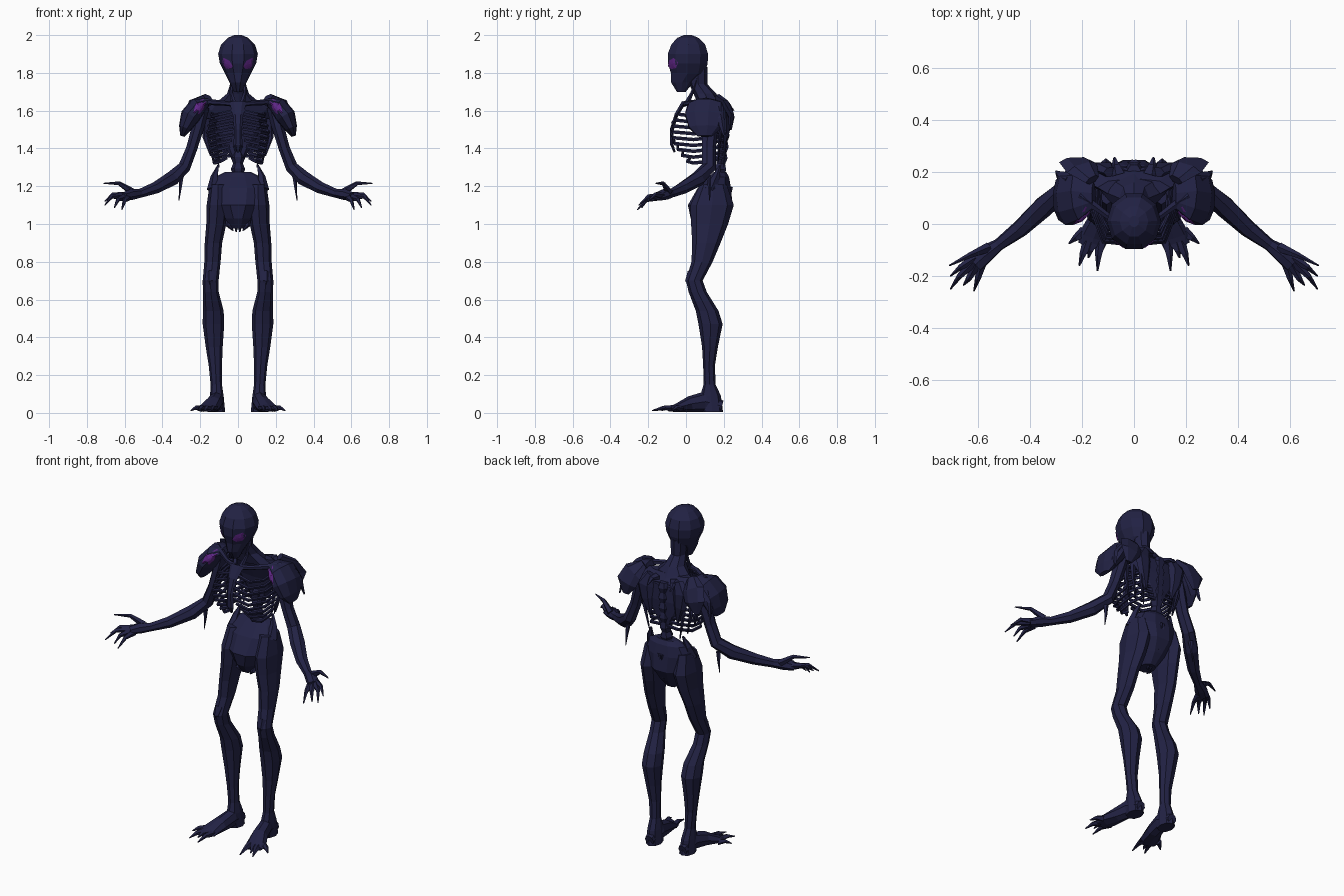
import bpy, bmesh, math
from mathutils import Vector
from mathutils.bvhtree import BVHTree

X, Y, Z = Vector((1, 0, 0)), Vector((0, 1, 0)), Vector((0, 0, 1))


def material(name, rgb):
    m = bpy.data.materials.new(name)
    m.diffuse_color = (*rgb, 1)
    return m


SKIN = material("dark_indigo", (0.016, 0.016, 0.058))
GLOW = material("purple", (0.12, 0.02, 0.25))


def finish(name, bm, mat, mirror):
    me = bpy.data.meshes.new(name)
    bm.to_mesh(me)
    bm.free()
    me.materials.append(mat)
    ob = bpy.data.objects.new(name, me)
    bpy.context.collection.objects.link(ob)
    if mirror:
        ob.modifiers.new("mirror", 'MIRROR').use_mirror_merge = False
    return ob


def loft(name, stations, sides=8, ref=X, axis=None, mirror=True):
    """Skin elliptical rings (x, y, z, radius along ref, other radius)."""
    bm = bmesh.new()
    pts = [Vector(s[:3]) for s in stations]
    rings = []
    for i, s in enumerate(stations):
        t = axis or (pts[min(i + 1, len(pts) - 1)] - pts[max(i - 1, 0)]).normalized()
        u = (ref - t * ref.dot(t)).normalized()
        v = t.cross(u)
        ring = []
        for k in range(sides):
            a = 2 * math.pi * k / sides
            ring.append(bm.verts.new(pts[i] + u * s[3] * math.cos(a) + v * s[4] * math.sin(a)))
        rings.append(ring)
    for r, q in zip(rings, rings[1:]):
        for k in range(sides):
            n = (k + 1) % sides
            bm.faces.new((r[k], r[n], q[n], q[k]))
    bm.faces.new(rings[0])
    bm.faces.new(rings[-1])
    bmesh.ops.recalc_face_normals(bm, faces=bm.faces)
    return finish(name, bm, SKIN, mirror)


def spike(name, path, r, ref=X, flat=1.0, sides=5):
    """Thin tapering rod through the given points."""
    n = len(path)
    loft(name, [(*p, r * (1 - 0.85 * i / (n - 1)), r * flat * (1 - 0.85 * i / (n - 1)))
                for i, p in enumerate(path)], sides, ref)


def front_plate(name, outline, target, fallback_y):
    """Thin coloured sheet laid on the front of a part."""
    src = bmesh.new()
    src.from_mesh(target.data)
    tree = BVHTree.FromBMesh(src)
    src.free()
    bm = bmesh.new()

    def drop(x, z):
        hit = tree.ray_cast(Vector((x, -1, z)), Y)[0]
        return bm.verts.new((x, (hit.y if hit else fallback_y) - 0.006, z))

    n = len(outline)
    cx = sum(p[0] for p in outline) / n
    cz = sum(p[1] for p in outline) / n
    c = drop(cx, cz)
    mid = [drop((x + cx) / 2, (z + cz) / 2) for x, z in outline]
    rim = [drop(x, z) for x, z in outline]
    for k in range(n):
        j = (k + 1) % n
        bm.faces.new((c, mid[k], mid[j]))
        bm.faces.new((mid[k], rim[k], rim[j], mid[j]))
    bm.normal_update()
    for f in bm.faces:
        if f.normal.y > 0:
            f.normal_flip()
    finish(name, bm, GLOW, True)


# Head and neck
head = loft("head", [
    (0, -.025, 1.70, .022, .025), (0, -.02, 1.75, .045, .062), (0, .01, 1.80, .07, .095),
    (0, .01, 1.85, .096, .11), (0, .01, 1.90, .105, .112), (0, .012, 1.95, .09, .094),
    (0, .01, 1.985, .055, .06), (0, .01, 2.0, .02, .022)], 10, axis=Z, mirror=False)
front_plate("eye", [(.028, 1.835), (.045, 1.865), (.078, 1.88), (.084, 1.855),
                    (.068, 1.825), (.042, 1.82)], head, -.05)
loft("neck", [(0, .06, 1.83, .05, .055), (0, .065, 1.74, .042, .048),
              (0, .10, 1.69, .058, .06), (0, .13, 1.63, .13, .065)], axis=Z, mirror=False)
spike("neck_tendon", [(.02, 0, 1.63), (.035, .03, 1.69), (.04, .06, 1.78)], .016)

# Spine with swollen vertebrae
loft("spine", [(0, .17 + .035 * math.sin(i / 14 * math.pi / 2), 1.2 + .03 * i,
                *((.038, .036) if i % 2 else (.026, .026))) for i in range(15)], 6, mirror=False)

# Upper back and shoulder blades
loft("upper_back", [(0, .19, 1.34, .03, .02), (0, .195, 1.42, .075, .024),
                    (0, .19, 1.51, .14, .035), (0, .17, 1.60, .2, .05),
                    (0, .14, 1.655, .14, .035)], axis=Z, mirror=False)
loft("shoulder_blade", [(.09, .20, 1.64, .03, .02), (.12, .215, 1.58, .055, .025),
                        (.11, .215, 1.50, .04, .02), (.09, .205, 1.40, .008, .008)], 6)

# Rib cage
for i in range(9):
    t = i / 8
    z = 1.61 - .031 * i
    w = .165 - .035 * abs(t - .4) / .6
    yf = -.078 + .1 * (t - .4) ** 2 / .36
    xf = .025 + .07 * max(0, t - .5)
    path = [(.015, .205, z), (.09, .205, z - .005), (w, .13, z - .03),
            (w * .97, .04, z - .04), (w * .72, (yf - .015) * .75, z - .03), (xf, yf, z - .012)]
    loft(f"rib_{i + 1}", [(*p, .010, .007) for p in path], 5, Z)
loft("breastbone", [(0, -.01, 1.645, .045, .014), (0, -.05, 1.58, .03, .012),
                    (0, -.075, 1.50, .02, .012), (0, -.075, 1.42, .024, .01),
                    (0, -.06, 1.38, .006, .006)], 6, mirror=False)
loft("collarbone", [(.01, -.012, 1.635, .015, .014), (.08, .015, 1.64, .013, .012),
                    (.14, .06, 1.645, .016, .016), (.21, .11, 1.645, .025, .022)], 6, Z)
# Torn sinew hanging down the flanks
for i, (x, y, low) in enumerate([(.15, .17, 1.33), (.165, .13, 1.36), (.12, .2, 1.30)]):
    spike(f"flank_sinew_{i + 1}", [(x, y, 1.56), (x + .01, y + .012, 1.46), (x - .02, y, low)],
          .022, X, .6)

# Pelvis with hip crests
loft("pelvis", [(0, .11, .975, .045, .05), (0, .115, 1.03, .08, .095), (0, .128, 1.10, .135, .124),
                (0, .15, 1.19, .155, .093), (0, .175, 1.25, .12, .055),
                (0, .18, 1.275, .07, .035)], 10, axis=Z, mirror=False)
spike("hip_crest", [(.13, .13, 1.18), (.125, .16, 1.25), (.105, .18, 1.31)], .035, X, 1)
spike("tailbone", [(0, .22, 1.2), (0, .2, 1.05), (.01, .12, .96)], .03)
spike("pelvis_hook", [(.05, .1, 1.04), (.05, .07, .99), (.025, .08, .965)], .022)

# Legs
loft("leg", [
    (.105, .145, 1.21, .045, .07), (.108, .138, 1.10, .058, .115), (.115, .125, 1.0, .053, .098),
    (.13, .108, .90, .046, .075), (.135, .085, .80, .043, .056), (.145, .044, .70, .042, .044),
    (.144, .062, .64, .042, .048), (.131, .112, .54, .055, .06), (.13, .13, .47, .057, .064),
    (.126, .127, .35, .045, .042), (.12, .122, .25, .035, .031), (.115, .125, .15, .030, .032),
    (.112, .13, .09, .036, .055), (.11, .14, .005, .042, .056)], axis=Z)
spike("kneecap", [(.145, .035, .74), (.147, .012, .70), (.142, .04, .63)], .03)

# Feet with clawed toes
loft("foot", [(.11, .19, .035, .028, .03), (.113, .10, .06, .038, .055),
              (.13, .02, .046, .045, .042), (.155, -.05, .027, .058, .022),
              (.165, -.085, .02, .05, .014)])
for i, (b, tip) in enumerate([((.125, -.06), (.14, -.18)), ((.155, -.07), (.175, -.13)),
                              ((.175, -.07), (.21, -.16)), ((.19, -.03), (.25, -.075))]):
    m = ((b[0] + tip[0]) / 2 + .003, (b[1] + tip[1]) / 2)
    spike(f"toe_{i + 1}", [(*b, .024), (*m, .027), (*tip, .012)], .024, X, .8)

# Arms, palms and hanging elbow sinew
loft("arm", [
    (.185, .13, 1.62, .045, .035), (.21, .125, 1.52, .045, .034), (.245, .12, 1.40, .038, .030),
    (.285, .12, 1.30, .040, .034), (.35, .065, 1.24, .042, .040), (.44, -.02, 1.19, .034, .032),
    (.52, -.08, 1.162, .024, .024), (.57, -.115, 1.155, .036, .03),
    (.61, -.15, 1.145, .038, .022)], 7, Y)
spike("elbow_sinew", [(.30, .12, 1.25), (.305, .125, 1.19), (.312, .125, 1.125)], .014)

# Fingers and thumb
fingers = [((.56, -.09, 1.17), (.63, -.12, 1.215), (.71, -.16, 1.215)),
           ((.61, -.13, 1.15), (.665, -.165, 1.155), (.705, -.20, 1.12)),
           ((.615, -.145, 1.145), (.67, -.20, 1.145), (.705, -.25, 1.10)),
           ((.605, -.155, 1.14), (.635, -.21, 1.13), (.655, -.235, 1.085)),
           ((.585, -.15, 1.14), (.60, -.21, 1.125), (.615, -.258, 1.075))]
for i, path in enumerate(fingers):
    spike("thumb" if i == 0 else f"finger_{i}", path, .02, Z)

# Shoulder guards: domed shell, ragged rear plates, coloured patch
guard = loft("shoulder_guard", [
    (.155, .11, 1.65, .05, .018), (.21, .11, 1.625, .10, .05), (.252, .10, 1.57, .11, .055),
    (.28, .10, 1.51, .09, .035), (.295, .10, 1.465, .04, .012)], 9, Y)
front_plate("shoulder_patch", [(.168, 1.645), (.185, 1.662), (.222, 1.64), (.237, 1.59),
                               (.205, 1.582), (.185, 1.605)], guard, .06)
loft("rear_guard", [(.16, .17, 1.67, .03, .02), (.20, .215, 1.63, .065, .022),
                    (.225, .24, 1.57, .065, .018), (.235, .235, 1.50, .02, .008)], 6)
spike("guard_barb", [(.25, .16, 1.61), (.285, .18, 1.56), (.30, .20, 1.47)], .04, Y, .5)
spike("back_barb", [(.06, .19, 1.63), (.07, .225, 1.63), (.075, .255, 1.60)], .03, X, .6)
